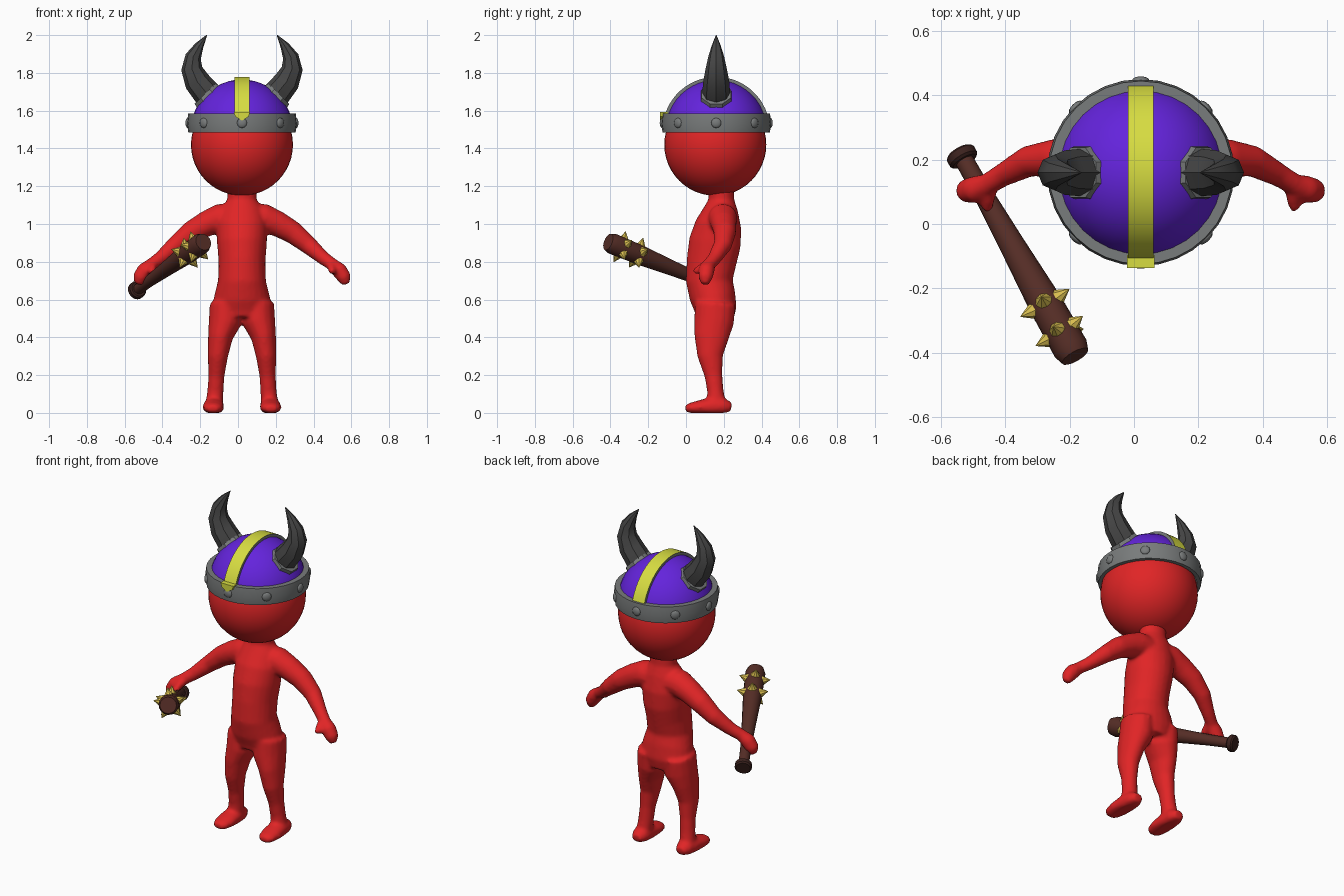
import bpy, bmesh
from math import pi, sin, cos, radians
from mathutils import Vector, Matrix

if "Cube" in bpy.data.objects:
    bpy.data.objects.remove(bpy.data.objects["Cube"])

CX, CY = 0.021, 0.16      # axis of the head and helmet
DOME_Z, DOME_R = 1.495, 0.27


def material(name, *rgb):
    m = bpy.data.materials.new(name)
    m.use_nodes = True
    m.diffuse_color = (*rgb, 1)
    m.node_tree.nodes["Principled BSDF"].inputs["Base Color"].default_value = (*rgb, 1)
    return m


RED = material("red skin", 0.75, 0.018, 0.019)
PURPLE = material("purple", 0.127, 0.017, 0.716)
YELLOW = material("yellow", 0.68, 0.72, 0.053)
GREY = material("metal grey", 0.19, 0.2, 0.2)
DARK = material("horn grey", 0.06, 0.06, 0.06)
BROWN = material("wood brown", 0.09, 0.026, 0.019)
KNOB = material("dark wood", 0.045, 0.016, 0.013)
GOLD = material("spike gold", 0.7, 0.52, 0.08)


def finish(name, bm, mats, angle=30):
    bmesh.ops.recalc_face_normals(bm, faces=bm.faces)
    me = bpy.data.meshes.new(name)
    bm.to_mesh(me)
    bm.free()
    for m in mats:
        me.materials.append(m)
    me.shade_smooth()
    me.set_sharp_from_angle(angle=radians(angle))
    ob = bpy.data.objects.new(name, me)
    bpy.context.collection.objects.link(ob)
    return ob


def loft(bm, rows, ref, sides=16, floor=None):
    """Closed tube through rows of (x, y, z, radius along ref, radius across)."""
    pts = [Vector(r[:3]) for r in rows]
    rings = []
    for i, r in enumerate(rows):
        t = (pts[min(i + 1, len(pts) - 1)] - pts[max(i - 1, 0)]).normalized()
        u = Vector(ref)
        u = (u - t * u.dot(t)).normalized()
        v = t.cross(u)
        ring = []
        for k in range(sides):
            a = 2 * pi * k / sides
            p = pts[i] + u * r[3] * cos(a) + v * r[-1] * sin(a)
            if floor is not None:
                p.z = max(p.z, floor)
            ring.append(bm.verts.new(p))
        rings.append(ring)
    for a, b in zip(rings, rings[1:]):
        for k in range(sides):
            j = (k + 1) % sides
            bm.faces.new((a[k], a[j], b[j], b[k]))
    bm.faces.new(rings[0])
    bm.faces.new(rings[-1])


def aim(pos, direction):
    q = Vector(direction).to_track_quat("Z", "Y")
    return Matrix.Translation(pos) @ q.to_matrix().to_4x4()


# Body: overlapping lofts fused into one smooth skin
X, Y, Z = (1, 0, 0), (0, 1, 0), (0, 0, 1)
bm = bmesh.new()
torso = [(1.2, .185, .068, .08), (1.13, .187, .068, .078), (1.08, .185, .09, .11),
         (1.0, .172, .122, .135), (.9, .153, .138, .132), (.8, .135, .132, .124),
         (.7, .123, .124, .127), (.62, .14, .122, .147), (.55, .156, .112, .16),
         (.5, .152, .1, .13)]
loft(bm, [(CX, y, z, ry, rx) for z, y, ry, rx in torso], Y, 24)
leg = [(.085, .155, .58, .108, .085), (.09, .148, .48, .106, .087), (.115, .135, .4, .092, .066),
       (.128, .128, .3, .068, .054), (.135, .145, .2, .048, .043), (.14, .155, .12, .044, .043),
       (.148, .16, .04, .05, .046)]
foot = [(.148, .24, .03, .025, .03), (.148, .2, .035, .045, .05), (.15, .14, .035, .05, .055),
        (.152, .07, .03, .037, .058), (.154, .02, .025, .028, .048), (.155, -.003, .02, .018, .028)]
arm = [(.03, .19, 1.03, .08), (.12, .195, 1.03, .077), (.19, .2, 1.0, .068),
       (.27, .205, .955, .06), (.35, .195, .89, .049), (.43, .152, .82, .037),
       (.48, .122, .785, .034), (.515, .108, .755, .043), (.542, .103, .715, .038),
       (.55, .1, .68, .02)]
thumb = [(.47, .12, .785, .026), (.475, .075, .765, .022), (.48, .045, .742, .017)]
for s in (1, -1):
    for rows, ref in ((leg, Y), (foot, Z), (arm, Y), (thumb, X)):
        placed = [(CX + s * r[0], *r[1:]) for r in rows]
        loft(bm, placed, ref, floor=0 if rows is foot else None)
body = finish("body", bm, [RED], 180)
mod = body.modifiers.new("fuse", "REMESH")
mod.mode, mod.voxel_size, mod.use_smooth_shade = "VOXEL", 0.01, True
mod = body.modifiers.new("soften", "SMOOTH")
mod.factor, mod.iterations = 0.5, 7

# Head
bm = bmesh.new()
bmesh.ops.create_uvsphere(bm, u_segments=40, v_segments=24, radius=0.27,
                          matrix=Matrix.Translation((CX, 0.155, 1.42)))
finish("head", bm, [RED], 180)

# Helmet dome: the upper cap of a sphere
bm = bmesh.new()
bmesh.ops.create_uvsphere(bm, u_segments=32, v_segments=24, radius=DOME_R,
                          matrix=Matrix.Translation((CX, CY, DOME_Z)))
bmesh.ops.bisect_plane(bm, geom=bm.verts[:] + bm.edges[:] + bm.faces[:],
                       plane_co=(0, 0, 1.56), plane_no=(0, 0, -1), clear_outer=True)
finish("helmet_dome", bm, [PURPLE], 60)

# Helmet band: a spun profile
bm = bmesh.new()
profile = [(.262, 1.485), (.284, 1.485), (.291, 1.53), (.285, 1.585), (.25, 1.585)]
vs = [bm.verts.new((CX + r, CY, z)) for r, z in profile]
es = [bm.edges.new((vs[i], vs[(i + 1) % len(vs)])) for i in range(len(vs))]
bmesh.ops.spin(bm, geom=vs + es, cent=(CX, CY, 0), axis=(0, 0, 1), angle=2 * pi,
               steps=32, use_merge=True)
bmesh.ops.remove_doubles(bm, verts=bm.verts, dist=1e-4)
finish("helmet_band", bm, [GREY])

# Rivets around the band
bm = bmesh.new()
for k in range(8):
    d = Vector((sin(k * pi / 4), cos(k * pi / 4), 0))
    m = aim(Vector((CX, CY, 1.535)) + d * 0.287, d) @ Matrix.Diagonal((1, 1, 0.45, 1))
    bmesh.ops.create_uvsphere(bm, u_segments=12, v_segments=8, radius=0.027, matrix=m)
finish("rivets", bm, [GREY], 60)

# Crest stripe over the dome, with grey side edges
bm = bmesh.new()
arc = []
for k in range(25):
    a = radians(18 + 144 * k / 24)
    arc.append([bm.verts.new((CX + x, CY + r * cos(a), DOME_Z + r * sin(a)))
                for x, r in ((-.04, .262), (.04, .262), (.04, .284), (-.04, .284))])
for a, b in zip(arc, arc[1:]):
    for i in range(4):
        j = (i + 1) % 4
        bm.faces.new((a[i], a[j], b[j], b[i]))
bm.faces.new(arc[0])
bm.faces.new(arc[-1])
bm.normal_update()
for f in bm.faces:
    f.material_index = int(abs(f.normal.x) > 0.9)
finish("crest_stripe", bm, [YELLOW, GREY])

# Pointed front end of the stripe
bm = bmesh.new()
tip = [(-.043, 1.592), (.043, 1.592), (.035, 1.568), (0, 1.547), (-.035, 1.568)]
face = bm.faces.new([bm.verts.new((CX + x, -.137, z)) for x, z in tip])
ext = bmesh.ops.extrude_face_region(bm, geom=[face])["geom"]
bmesh.ops.translate(bm, verts=[v for v in ext if isinstance(v, bmesh.types.BMVert)], vec=(0, .04, 0))
finish("stripe_point", bm, [YELLOW])

# Horns with octagonal collars
horn = [(.15, 1.65, .074), (.185, 1.69, .074), (.237, 1.754, .069), (.266, 1.823, .056),
        (.258, 1.886, .042), (.226, 1.944, .024), (.186, 2.0, .002)]
for s, side in ((1, "left"), (-1, "right")):
    bm = bmesh.new()
    loft(bm, [(CX + s * dx, CY, z, r) for dx, z, r in horn], Y, 8)
    finish(side + "_horn", bm, [DARK], 35)
    bm = bmesh.new()
    bmesh.ops.create_cone(bm, cap_ends=True, segments=8, radius1=.094, radius2=.084, depth=.05,
                          matrix=aim((CX + s * .178, CY, 1.672), (s * .7, 0, .72))
                          @ Matrix.Rotation(pi / 8, 4, "Z"))
    finish(side + "_horn_collar", bm, [GREY])

# Club held in the right hand
start, end = Vector((-.535, .21, .65)), Vector((-.19, -.4, .9))
axis = (end - start).normalized()
bm = bmesh.new()
shaft = [(0, .029), (.2, .031), (.45, .04), (.75, .053), (.98, .056), (1.02, .046)]
loft(bm, [(*start.lerp(end, t), r) for t, r in shaft], Z, 16)
finish("club_shaft", bm, [BROWN], 40)
bm = bmesh.new()
loft(bm, [(*start.lerp(end, t), r) for t, r in ((-.025, .04), (-.015, .048), (.015, .048), (.025, .04))], Z, 16)
finish("club_knob", bm, [KNOB], 40)

# Spikes in two rings round the club head
bm = bmesh.new()
up = (Vector(Z) - axis * axis.z).normalized()
for t, turn in ((.76, 0), (.9, .15)):
    for k in range(5):
        d = Matrix.Rotation(turn + k * 2 * pi / 5, 3, axis) @ up
        bmesh.ops.create_cone(bm, cap_ends=True, segments=8, radius1=.027, radius2=.001, depth=.045,
                              matrix=aim(start.lerp(end, t) + d * .069, d))
finish("club_spikes", bm, [GOLD])
